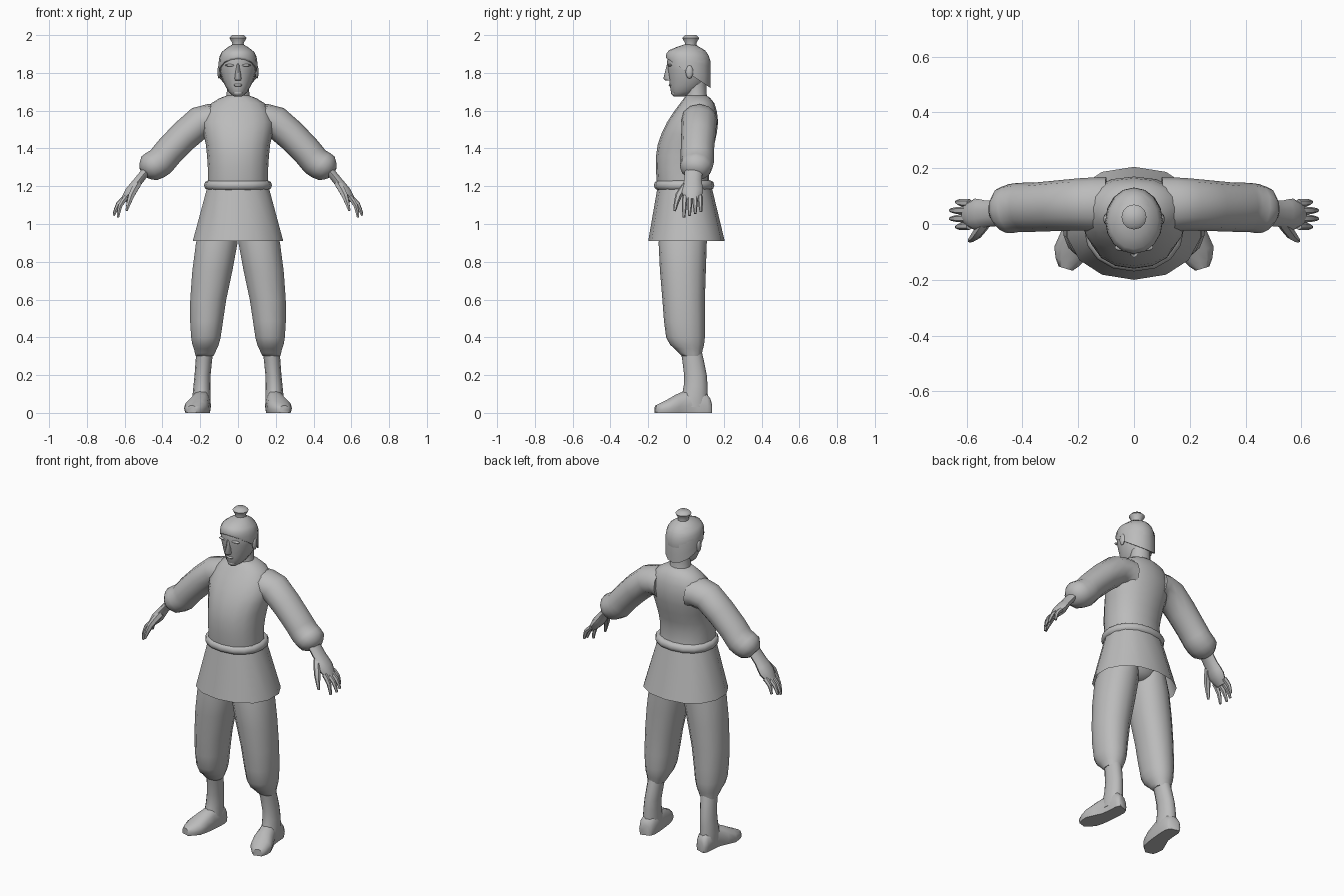
import bpy, bmesh, math
from mathutils import Vector

cube = bpy.data.objects.get("Cube")
if cube:
    bpy.data.objects.remove(cube, do_unlink=True)

shade = (0.5, 0.5, 0.5, 1)
grey = bpy.data.materials.new("plain grey")
grey.use_nodes = True
grey.diffuse_color = shade
grey.node_tree.nodes["Principled BSDF"].inputs["Base Color"].default_value = shade


def finish(name, bm):
    bmesh.ops.recalc_face_normals(bm, faces=bm.faces)
    mesh = bpy.data.meshes.new(name)
    bm.to_mesh(mesh)
    bm.free()
    mesh.materials.append(grey)
    obj = bpy.data.objects.new(name, mesh)
    bpy.context.collection.objects.link(obj)
    bpy.ops.object.select_all(action='DESELECT')
    obj.select_set(True)
    bpy.context.view_layer.objects.active = obj
    bpy.ops.object.shade_smooth_by_angle(angle=math.radians(55))


def between(a, b, c, d):
    """Point halfway along a smooth curve from b to c."""
    return (b + c) * 9 / 16 - (a + d) / 16


def smooth_rings(rings):
    """Add one curved in-between ring to every gap."""
    result = []
    last = len(rings) - 1
    for i in range(last):
        group = [rings[max(i - 1, 0)], rings[i], rings[i + 1], rings[min(i + 2, last)]]
        result.append(rings[i])
        result.append([between(*parts) for parts in zip(*group)])
    return result + [rings[last]]


def loft(name, rings, sides=12, power=2.0, caps=True, smooth=True, mirror=1):
    """Skin a row of rings, each given as centre, first radius vector, second radius vector."""
    rings = [[Vector(part) for part in ring] for ring in rings]
    if smooth:
        rings = smooth_rings(rings)
    bm = bmesh.new()
    rows = []
    for centre, across, along in rings:
        row = []
        for i in range(sides):
            angle = math.tau * i / sides
            s, k = [math.copysign(abs(w) ** (2 / power), w)
                    for w in (math.sin(angle), math.cos(angle))]
            p = centre + across * s + along * k
            row.append(bm.verts.new((p.x * mirror, p.y, max(p.z, 0))))
        rows.append(row)
    for lower, upper in zip(rows, rows[1:]):
        for i in range(sides):
            j = (i + 1) % sides
            bm.faces.new((lower[i], lower[j], upper[j], upper[i]))
    if caps:
        bm.faces.new(rows[0])
        bm.faces.new(rows[-1])
    finish(name, bm)


def leg(z, inner, outer, front, back, tilt=0):
    """Horizontal ring from its limits in x and y; a positive tilt raises its front."""
    centre = ((inner + outer) / 2, (front + back) / 2, z)
    return centre, ((outer - inner) / 2, 0, 0), (0, (front - back) / 2, tilt)


def body(z, half, front, back, tilt=0):
    return leg(z, -half, half, front, back, tilt)


def tube(name, path, mirror, sides=6, wide=1.0):
    """Round limb through points x, y, z with a radius each; wide stretches it in depth."""
    points = [Vector(p[:3]) for p in path]
    rings = []
    for i, point in enumerate(points):
        before, after = points[max(i - 1, 0)], points[min(i + 1, len(points) - 1)]
        direction = (after - before).normalized()
        across = direction.cross(Vector((0, 1, 0))).normalized()
        radius = path[i][3]
        rings.append((point, across * radius, direction.cross(across) * radius * wide))
    loft(name, rings, sides, mirror=mirror)


def blob(name, centre, size):
    bm = bmesh.new()
    bmesh.ops.create_uvsphere(bm, u_segments=10, v_segments=6, radius=1)
    bmesh.ops.scale(bm, vec=size, verts=bm.verts)
    bmesh.ops.translate(bm, vec=centre, verts=bm.verts)
    finish(name, bm)


# Jacket and hips
loft("jacket", [body(1.18, .16, -.15, .13), body(1.3, .16, -.16, .12),
                body(1.42, .17, -.15, .15), body(1.54, .19, -.1, .17),
                body(1.64, .14, -.03, .15), body(1.68, .06, 0, .11)], 16, 2.2)
loft("hips", [body(.93, .06, -.08, .07), body(1, .18, -.13, .12),
              body(1.18, .16, -.13, .12)])

# Rolled belt: a half-round bulge around the waist
belt_rings = []
for step in range(5):
    turn = math.pi * step / 4
    bulge = math.sin(turn) * .02
    belt_rings.append(body(1.205 - math.cos(turn) * .025, .16 + bulge,
                           -.15 - bulge, .13 + bulge))
loft("belt", belt_rings, 16, 2.2, smooth=False)

# Flared skirt, open underneath
loft("skirt", [body(1.2, .165, -.15, .135), body(.91, .245, -.2, .205)],
     14, 2.2, caps=False, smooth=False)

# Neck and head
loft("neck", [body(1.62, .08, -.01, .13), body(1.68, .06, 0, .11),
              body(1.78, .06, 0, .11)])
loft("head", [body(1.675, .02, -.065, -.01), body(1.7, .05, -.08, .06),
              body(1.77, .085, -.09, .12), body(1.86, .1, -.1, .13),
              body(1.92, .07, -.08, .1), body(1.95, .02, 0, .04)], 16)
loft("nose", [body(1.76, .015, -.11, -.07), body(1.77, .018, -.12, -.07),
              body(1.85, .008, -.1, -.07)], 8, smooth=False)
blob("lips", (0, -.08, 1.735), (.024, .012, .008))
blob("chin", (0, -.06, 1.695), (.027, .02, .018))

# Hair cap and topknot
loft("hair", [body(1.8, .103, -.106, .13, .08), body(1.86, .102, -.106, .13, .03),
              body(1.91, .087, -.09, .115, .01), body(1.95, .03, -.01, .05)], 16)
knot = ((1.93, .036), (1.957, .03), (1.985, .045), (2, .03))
loft("topknot", [body(z, r, .025 - r, .025 + r) for z, r in knot], smooth=False)

for side, m in (("left", 1), ("right", -1)):
    blob(side + "_ear", (m * .1, .018, 1.805), (.01, .02, .036))
    blob(side + "_brow", (m * .04, -.085, 1.84), (.03, .012, .007))

    # Wide sleeve gathered at the wrist
    tube(side + "_sleeve", [(.1, .07, 1.545, .09), (.2, .07, 1.54, .085),
                            (.36, .06, 1.39, .08), (.41, .06, 1.33, .08),
                            (.47, .05, 1.295, .075), (.5, .045, 1.27, .035)],
         m, sides=12, wide=1.1)

    # Hand with four fingers and a thumb
    tube(side + "_palm", [(.49, .04, 1.275, .025), (.53, .036, 1.225, .025),
                          (.57, .034, 1.17, .03), (.605, .034, 1.125, .018)],
         m, sides=10, wide=1.9)
    for n, finger in enumerate(("index", "middle", "ring", "little")):
        spread = n - 1.5
        base = Vector((.59, .034 + spread * .027, 1.145))
        tip = Vector((.66 - spread ** 2 * .011, .034 + spread * .03, 1.035 + n * .01))
        knuckle = base.lerp(tip, .5) + Vector((.01, 0, .008))
        tube(f"{side}_{finger}_finger",
             [(*base, .015), (*knuckle, .013), (*tip, .007)], m)
    tube(side + "_thumb", [(.53, .01, 1.215, .022), (.565, -.04, 1.15, .018),
                           (.59, -.06, 1.07, .007)], m)

    # Loose trouser leg, gathered below the knee
    loft(side + "_trouser_leg", [
        leg(1.08, .01, .16, -.12, .11), leg(.9, 0, .225, -.145, .11),
        leg(.6, .06, .255, -.125, .1), leg(.4, .09, .25, -.105, .1),
        leg(.34, .11, .235, -.06, .09), leg(.3, .13, .225, -.02, .08)],
        14, 2.2, mirror=m)
    loft(side + "_shin", [
        leg(.34, .13, .22, -.03, .08), leg(.2, .145, .23, -.01, .11),
        leg(.1, .145, .24, -.02, .115), leg(.03, .145, .24, -.05, .12)], mirror=m)

    # Soft shoe with a flat sole and the toe turned outward: depth, x, half width, height
    foot = ((.13, .187, .03, .06), (.1, .188, .045, .11), (0, .195, .047, .12),
            (-.1, .226, .06, .07), (-.16, .245, .025, .04))
    loft(side + "_shoe", [((x, y, high * .35), (wide, wide * .3, 0), (0, 0, high * .65))
                          for y, x, wide, high in foot], power=2.3, mirror=m)
